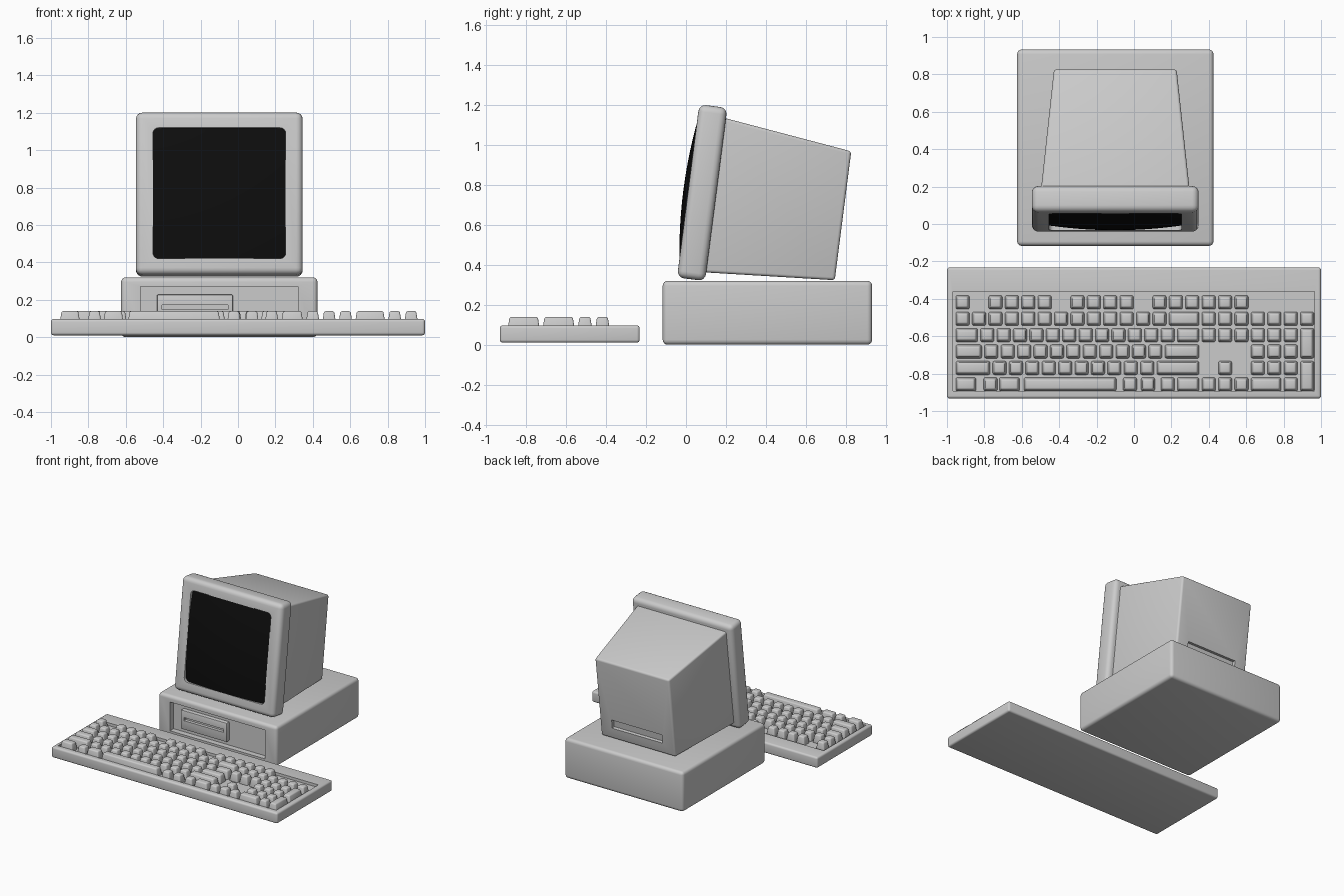
import bpy, bmesh, math
from mathutils import Matrix

if "Cube" in bpy.data.objects:
    bpy.data.objects.remove(bpy.data.objects["Cube"])


def add_loft(bm, lower, upper):
    """Add a six-sided solid between two matching four-point loops."""
    a = [bm.verts.new(p) for p in lower]
    b = [bm.verts.new(p) for p in upper]
    bm.faces.new(a[::-1])
    bm.faces.new(b)
    for i in range(4):
        j = (i + 1) % 4
        bm.faces.new((a[i], a[j], b[j], b[i]))


def rect_z(x0, x1, y0, y1, z):
    return [(x0, y0, z), (x1, y0, z), (x1, y1, z), (x0, y1, z)]


def rect_y(hw, z0, z1, y):
    return [(-hw, y, z0), (-hw, y, z1), (hw, y, z1), (hw, y, z0)]


def apply(ob, mod):
    bpy.context.view_layer.objects.active = ob
    bpy.ops.object.modifier_apply(modifier=mod.name)


def finish(name, bm, bevel=0.0, segments=4):
    bmesh.ops.recalc_face_normals(bm, faces=bm.faces)
    me = bpy.data.meshes.new(name)
    bm.to_mesh(me)
    bm.free()
    ob = bpy.data.objects.new(name, me)
    bpy.context.collection.objects.link(ob)
    if bevel:
        mod = ob.modifiers.new("round", 'BEVEL')
        mod.width, mod.segments, mod.limit_method = bevel, segments, 'NONE'
        apply(ob, mod)
    return ob


def box(name, x, y, z, bevel=0.0, segments=4):
    bm = bmesh.new()
    add_loft(bm, rect_z(*x, *y, z[0]), rect_z(*x, *y, z[1]))
    return finish(name, bm, bevel, segments)


def cut(ob, x, y, z, bevel=0.0):
    cutter = box("cutter", x, y, z, bevel)
    cutter.hide_render = True
    mod = ob.modifiers.new("cut", 'BOOLEAN')
    mod.operation, mod.solver, mod.object = 'DIFFERENCE', 'EXACT', cutter
    apply(ob, mod)
    bpy.data.objects.remove(cutter, do_unlink=True)


def smooth(ob):
    bpy.ops.object.select_all(action='DESELECT')
    ob.select_set(True)
    bpy.context.view_layer.objects.active = ob
    bpy.ops.object.shade_smooth_by_angle(angle=math.radians(35))


# System case with a recessed front panel
case = box("system_case", (-0.625, 0.425), (-0.117, 0.933), (0, 0.32), 0.025)
cut(case, (-0.52, 0.32), (-0.2, -0.072), (0.04, 0.27))

# Disk drive standing in the panel, with its slot
drive = box("disk_drive", (-0.433, -0.027), (-0.105, -0.05), (0.075, 0.227), 0.006, 2)
cut(drive, (-0.406, -0.053), (-0.2, -0.08), (0.147, 0.172))

# Monitor parts: local y runs backwards from the bezel face, z up along it
bezel = box("monitor_bezel", (-0.446, 0.446), (0, 0.142), (0, 0.875), 0.035)
cut(bezel, (-0.355, 0.355), (-0.1, 0.06), (0.084, 0.789), 0.03)

bm = bmesh.new()
add_loft(bm, rect_y(0.398, 0.042, 0.825, 0.12), rect_y(0.328, 0.087, 0.738, 0.786))
housing = finish("monitor_housing", bm, 0.015)
cut(housing, (-0.223, 0.223), (0.76, 0.9), (0.175, 0.245))

# Bulging glass screen
bm = bmesh.new()
bmesh.ops.create_grid(bm, x_segments=24, y_segments=24, size=1)
for v in bm.verts:
    a, b = v.co.x, v.co.y
    v.co = (a * 0.358, -0.024 + 0.026 * (a * a + b * b), 0.4365 + b * 0.356)
bmesh.ops.recalc_face_normals(bm, faces=bm.faces)
if sum(f.normal.y for f in bm.faces) > 0:
    bmesh.ops.reverse_faces(bm, faces=bm.faces)
me = bpy.data.meshes.new("screen")
bm.to_mesh(me)
bm.free()
screen = bpy.data.objects.new("screen", me)
bpy.context.collection.objects.link(screen)
black = bpy.data.materials.new("black_glass")
black.diffuse_color = (0.004, 0.004, 0.004, 1)
black.use_nodes = True
black.node_tree.nodes["Principled BSDF"].inputs["Base Color"].default_value = black.diffuse_color
me.materials.append(black)

# Lean the monitor back
tilt = Matrix.Translation((-0.10, -0.045, 0.337)) @ Matrix.Rotation(math.radians(-7.3), 4, 'X')
for ob in (bezel, housing, screen):
    ob.matrix_world = tilt

# Keyboard body with a sunken key tray
board = box("keyboard_body", (-1, 1), (-0.933, -0.232), (0.01, 0.097), 0.015)
cut(board, (-0.968, 0.964), (-0.893, -0.36), (0.075, 0.2))

# Key layout: (column, width[, rows tall]) in key units, one list per row
def run(start, count):
    return [(start + i, 1) for i in range(count)]

rows = [
    run(0, 1) + run(2, 4) + run(7, 4) + run(12, 6),
    run(0, 13) + [(13, 2)] + run(15, 7),
    [(0, 1.5)] + run(1.5, 12) + [(13.5, 1.5)] + run(15, 6) + [(21, 1, 2)],
    [(0, 1.75)] + run(1.75, 11) + [(12.75, 2.25)] + run(18, 3),
    [(0, 2.25)] + run(2.25, 10) + [(12.25, 2.75)] + run(16, 1) + run(18, 3) + [(21, 1, 2)],
    [(0, 1.4), (1.7, 1), (2.65, 1.4), (4.15, 5.8), (10.2, 1), (11.3, 1), (12.5, 1),
     (13.5, 1.5)] + run(15, 3) + [(18, 2), (20, 1)],
]
PITCH, GAP, TAPER = 0.0877, 0.006, 0.011
bm = bmesh.new()
for r, row in enumerate(rows):
    for col, width, *tall in row:
        x0 = -0.96 + col * PITCH + GAP
        x1 = x0 + width * PITCH - 2 * GAP
        y1 = -0.375 - r * PITCH - GAP
        y0 = y1 - (tall[0] if tall else 1) * PITCH + 2 * GAP
        add_loft(bm, rect_z(x0, x1, y0, y1, 0.07),
                 rect_z(x0 + TAPER, x1 - TAPER, y0 + TAPER, y1 - TAPER, 0.139))
keys = finish("keys", bm, 0.009, 3)

for ob in (case, drive, bezel, housing, screen, board, keys):
    smooth(ob)
